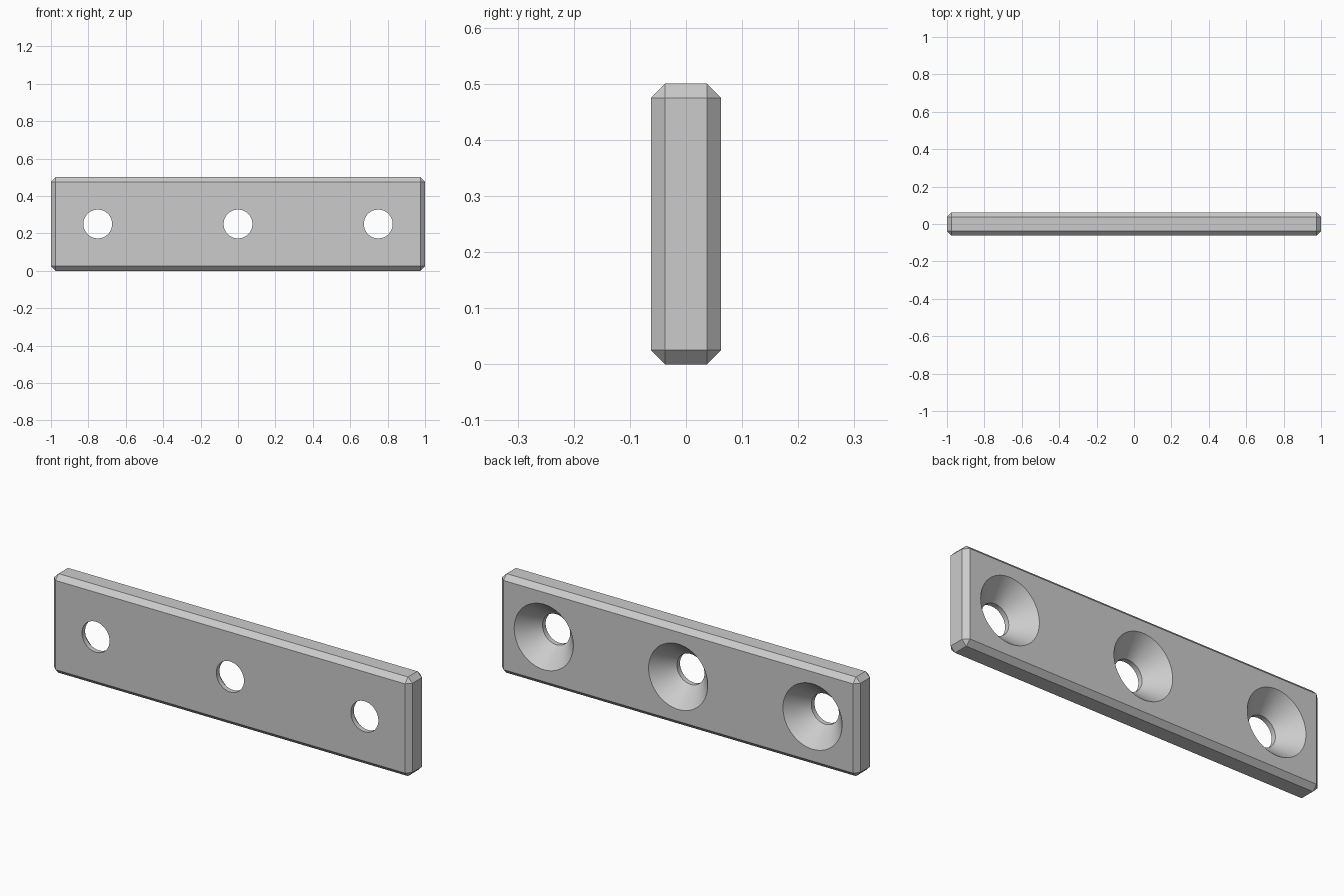
import bpy, bmesh, math
from mathutils import Matrix

LENGTH, DEPTH, HEIGHT, CHAMFER = 2.0, 0.125, 0.5, 0.025
HOLE_R, SINK_R, LIP = 0.077, 0.165, 0.025
SEGMENTS = 64

cube = bpy.data.objects.get("Cube")
if cube:
    bpy.data.objects.remove(cube, do_unlink=True)

# Single grey material
grey = bpy.data.materials.new("plain_grey")
grey.use_nodes = True
colour = (0.6, 0.6, 0.6, 1)
grey.diffuse_color = colour
grey.node_tree.nodes["Principled BSDF"].inputs["Base Color"].default_value = colour


def make_object(name, bm):
    mesh = bpy.data.meshes.new(name)
    bmesh.ops.recalc_face_normals(bm, faces=bm.faces)
    bm.to_mesh(mesh)
    bm.free()
    mesh.materials.append(grey)
    obj = bpy.data.objects.new(name, mesh)
    bpy.context.collection.objects.link(obj)
    return obj


# Chamfered bar
bm = bmesh.new()
bmesh.ops.create_cube(bm, size=1)
bmesh.ops.scale(bm, vec=(LENGTH, DEPTH, HEIGHT), verts=bm.verts)
bmesh.ops.translate(bm, vec=(0, 0, HEIGHT / 2), verts=bm.verts)
bmesh.ops.bevel(bm, geom=bm.edges[:], offset=CHAMFER, offset_type='OFFSET',
                segments=1, profile=0.5, affect='EDGES')
bar = make_object("mounting_bar", bm)

# Countersunk hole cutters: straight at the front, flaring to the back
front, back, extra = -DEPTH / 2, DEPTH / 2, 0.02
slope = (SINK_R - HOLE_R) / (DEPTH - LIP)
profile = [(0, front - extra), (HOLE_R, front - extra), (HOLE_R, front + LIP),
           (SINK_R + slope * extra, back + extra), (0, back + extra)]
bm = bmesh.new()
for x in (-0.75, 0, 0.75):
    verts = [bm.verts.new((r, y, 0)) for r, y in profile]
    edges = [bm.edges.new(pair) for pair in zip(verts, verts[1:])]
    spun = bmesh.ops.spin(bm, geom=verts + edges, cent=(0, 0, 0), axis=(0, 1, 0),
                          angle=math.tau, steps=SEGMENTS, use_duplicate=False)
    fresh = {v for v in bm.verts if not v.tag}
    bmesh.ops.transform(bm, matrix=Matrix.Translation((x, 0, HEIGHT / 2)),
                        verts=list(fresh))
    for v in fresh:
        v.tag = True
bmesh.ops.remove_doubles(bm, verts=bm.verts, dist=0.0001)
cutter = make_object("hole_cutter", bm)
cutter.hide_render = True

# Cut the holes, then drop the helper
cut = bar.modifiers.new("holes", 'BOOLEAN')
cut.operation = 'DIFFERENCE'
cut.solver = 'EXACT'
cut.object = cutter
bpy.ops.object.select_all(action='DESELECT')
bar.select_set(True)
bpy.context.view_layer.objects.active = bar
bpy.ops.object.modifier_apply(modifier=cut.name)
bpy.data.objects.remove(cutter, do_unlink=True)

# Smooth hole walls, crisp chamfers
bpy.ops.object.shade_smooth_by_angle(angle=math.radians(25))
